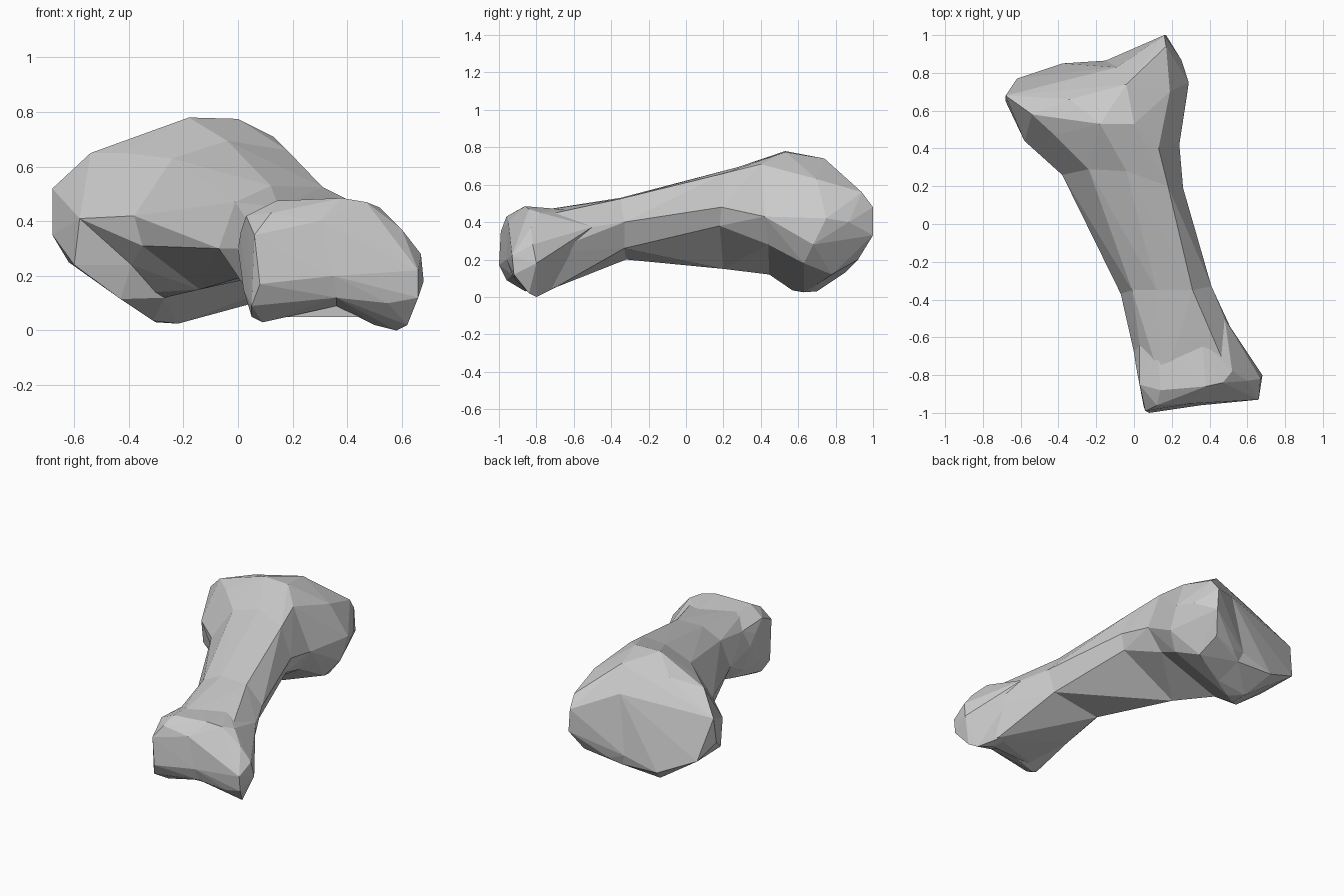
import bpy, bmesh

grey = bpy.data.materials.new("bone_grey")
grey.diffuse_color = (0.6, 0.6, 0.6, 1)


def hull(name, points):
    """Faceted convex piece wrapped around a few control points."""
    bm = bmesh.new()
    for p in points:
        bm.verts.new(p)
    bmesh.ops.convex_hull(bm, input=bm.verts)
    loose = [v for v in bm.verts if not v.link_faces]
    bmesh.ops.delete(bm, geom=loose, context='VERTS')
    bmesh.ops.recalc_face_normals(bm, faces=bm.faces)
    me = bpy.data.meshes.new(name)
    bm.to_mesh(me)
    bm.free()
    me.materials.append(grey)
    ob = bpy.data.objects.new(name, me)
    bpy.context.collection.objects.link(ob)
    return ob


# Shaft cross-sections, from the narrow end to the wide end
neck = [(.12, -.62, .46), (.36, -.55, .475), (.48, -.50, .375), (.60, -.74, .24),
        (.50, -.70, .05), (.25, -.44, .18), (.06, -.57, .115), (0, -.68, .30),
        (.03, -.64, .41), (.15, -.86, .45), (.50, -.79, .43), (.55, -.80, .05),
        (.10, -.83, .05)]
lower = [(.12, -.35, .53), (.31, -.35, .525), (.41, -.33, .40), (.36, -.33, .26),
         (.03, -.32, .20), (-.07, -.37, .30), (-.01, -.35, .47)]
middle = [(-.04, .28, .695), (.18, .20, .66), (.26, .19, .48), (.23, .18, .38),
          (-.14, .20, .15), (-.20, .15, .29), (-.35, .25, .31), (-.38, .26, .42),
          (-.24, .29, .63)]
flare_right = [(.13, .40, .71), (.24, .42, .43), (.15, .44, .28)]
flare_left = [(-.31, .45, .14), (-.39, .40, .24), (-.58, .44, .41), (-.42, .47, .65)]

# Wide head: section through the dent, then the lobe on either side of it
dent = [(-.18, .53, .78), (0, .53, .775), (-.27, .445, .12), (-.04, .74, .74),
        (-.09, .83, .585), (-.15, .865, .20), (-.12, .85, .13),
        (-.10, .69, .06), (-.22, .63, .025)]
lobe_right = [(.29, .75, .42), (.28, .68, .28), (.25, .87, .40), (.19, .70, .63),
              (.17, .94, .56), (.20, .63, .18), (.13, .78, .12), (.11, .92, .20),
              (-.05, .89, .17), (.16, 1, .48), (.17, 1, .33)]
lobe_left = [(-.30, .70, .03), (-.31, .57, .035), (-.43, .46, .115), (-.50, .48, .17),
             (-.60, .49, .24), (-.68, .65, .35), (-.68, .68, .52), (-.54, .58, .65),
             (-.38, .85, .14), (-.62, .77, .25), (-.34, .66, .70)]

# Narrow head: two knuckles sharing a waist
left = [(.08, -1, .17), (.06, -.99, .35), (.12, -.96, .43), (.14, -.88, .475),
        (.03, -.85, .42), (.01, -.75, .36), (.02, -.80, .15), (.05, -.87, .05),
        (.09, -.86, .03), (.05, -.96, .09), (0, -.68, .30), (.03, -.64, .41),
        (.12, -.62, .46), (.06, -.57, .115)]
waist = [(.36, -.82, .09), (.36, -.93, .12), (.35, -.96, .20), (.30, -.95, .40),
         (.38, -.86, .485), (.36, -.62, .465), (.33, -.66, .11)]
right = [(.47, -.84, .47), (.52, -.78, .45), (.60, -.83, .37), (.67, -.82, .28),
         (.66, -.93, .22), (.68, -.80, .18), (.66, -.92, .12), (.62, -.84, .02),
         (.58, -.80, 0), (.50, -.78, .02), (.55, -.92, .10), (.48, -.50, .375),
         (.58, -.70, .20), (.25, -.44, .18)]

flare = flare_right + flare_left + dent[:3]
bone = hull("bone", dent + lobe_right + flare_right)
pieces = [("left_lobe", dent + lobe_left + flare_left),
          ("shaft_upper", middle + flare), ("shaft_middle", lower + middle),
          ("shaft_lower", neck + lower), ("left_knuckle", left + waist),
          ("right_knuckle", waist + right)]

# Weld all pieces into one bone
for name, pts in pieces:
    ob = hull(name, pts)
    ob.hide_render = True
    mod = bone.modifiers.new(name, 'BOOLEAN')
    mod.operation = 'UNION'
    mod.solver = 'EXACT'
    mod.object = ob
bpy.context.view_layer.update()
welded = bpy.data.meshes.new_from_object(
    bone.evaluated_get(bpy.context.evaluated_depsgraph_get()))
bone.modifiers.clear()
bone.data = welded
for name, _ in pieces:
    bpy.data.objects.remove(bpy.data.objects[name])
for poly in welded.polygons:
    poly.use_smooth = False
